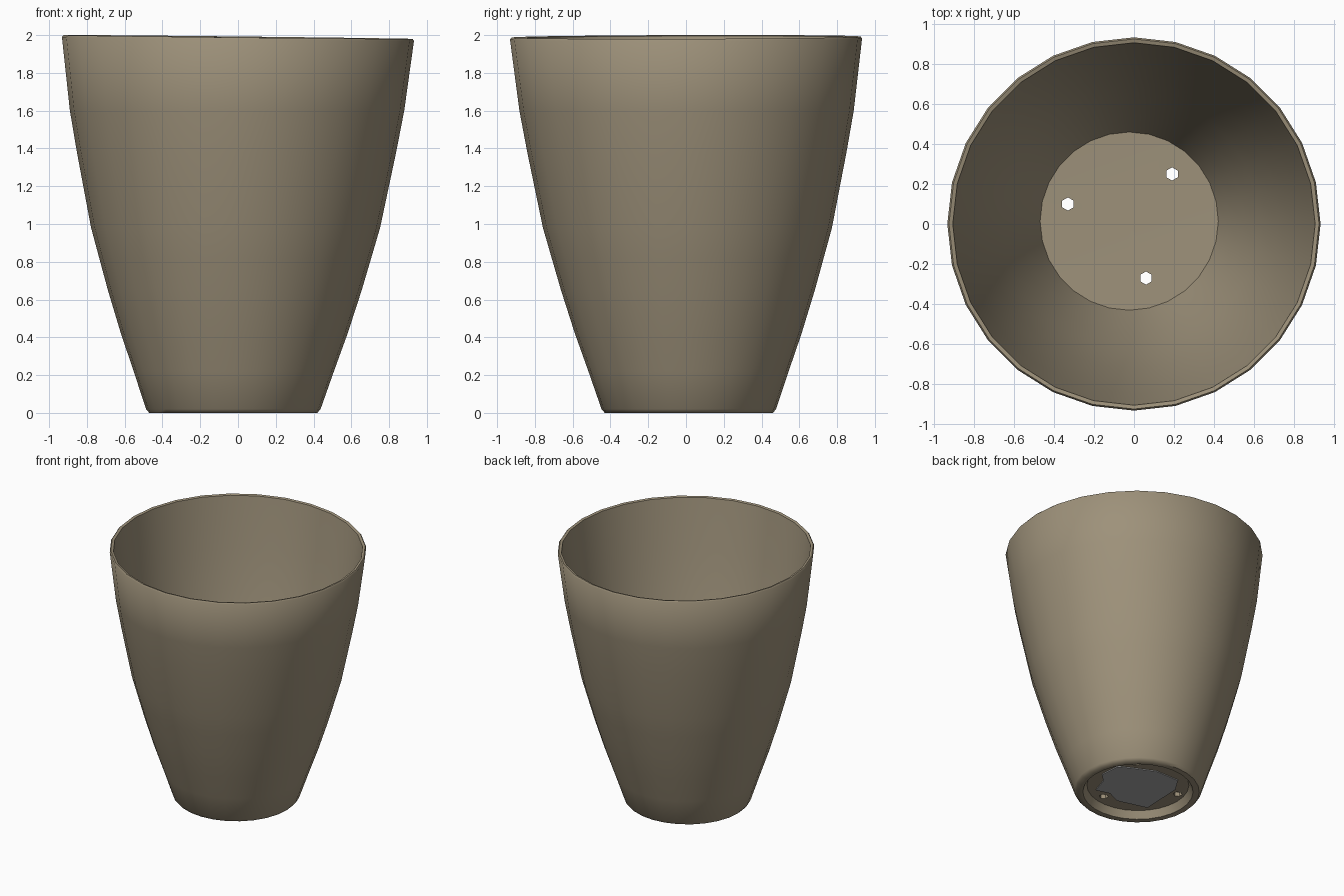
import bpy, bmesh
from math import cos, sin, pi, radians

cube = bpy.data.objects.get("Cube")
if cube:
    bpy.data.objects.remove(cube)


def flat_material(name, rgb):
    mat = bpy.data.materials.new(name)
    mat.use_nodes = True
    mat.diffuse_color = (*rgb, 1)
    mat.node_tree.nodes["Principled BSDF"].inputs["Base Color"].default_value = (*rgb, 1)
    return mat


def make_object(name, bm, mat):
    bmesh.ops.recalc_face_normals(bm, faces=bm.faces)
    mesh = bpy.data.meshes.new(name)
    bm.to_mesh(mesh)
    bm.free()
    mesh.materials.append(mat)
    obj = bpy.data.objects.new(name, mesh)
    bpy.context.collection.objects.link(obj)
    return obj


def lathe(profile, sides):
    """Closed solid of revolution; the profile starts and ends on the axis."""
    bm = bmesh.new()
    rings = []
    for r, z in profile[1:-1]:
        # The foot sits slightly off centre under the rim
        lean = 1 - z / 2
        rings.append([bm.verts.new((r * cos(2 * pi * i / sides) - 0.025 * lean,
                                    r * sin(2 * pi * i / sides) + 0.015 * lean, z))
                      for i in range(sides)])
    for a, b in zip(rings, rings[1:]):
        for i in range(sides):
            j = (i + 1) % sides
            bm.faces.new((a[i], a[j], b[j], b[i]))
    for ring, (_, z) in ((rings[0], profile[0]), (rings[-1], profile[-1])):
        pole = bm.verts.new((-0.025, 0.015, z))
        for i in range(sides):
            bm.faces.new((ring[i], ring[(i + 1) % sides], pole))
    return bm


clay = flat_material("clay brown", (0.34, 0.285, 0.195))
grey = flat_material("mid grey", (0.40, 0.40, 0.40))

# Pot: recessed underside, foot ring, flared wall, thin rim, inner wall, floor
outer = [(0.445, 0.0), (0.462, 0.02), (0.53, 0.22), (0.60, 0.42), (0.672, 0.65),
         (0.72, 0.82), (0.765, 0.98), (0.845, 1.38), (0.885, 1.6), (0.932, 1.98)]
inner = [(0.924, 1.99), (0.905, 1.985), (0.85, 1.6), (0.81, 1.38), (0.733, 0.98),
         (0.64, 0.65), (0.565, 0.42), (0.495, 0.22), (0.445, 0.09)]
profile = [(0, 0.055), (0.37, 0.055), (0.40, 0.0)] + outer + inner + [(0, 0.08)]
bm = lathe(profile, 28)
for v in bm.verts:  # rim dips gently to one side
    if v.co.z > 1.9:
        v.co.z -= 0.011 * v.co.x - 0.003 * v.co.y
        v.co.z = min(v.co.z, 2.0)
pot = make_object("plant_pot", bm, clay)

# Three drainage holes through the floor
bm = bmesh.new()
for x, y in ((-0.33, 0.10), (0.19, 0.25), (0.06, -0.27)):
    made = bmesh.ops.create_cone(bm, cap_ends=True, segments=6, radius1=0.033,
                                 radius2=0.033, depth=0.1)
    bmesh.ops.translate(bm, verts=made["verts"], vec=(x, y, 0.07))
cutter = make_object("drain_hole_cutter", bm, clay)
cutter.hide_render = True
cut = pot.modifiers.new("Drain holes", "BOOLEAN")
cut.operation = "DIFFERENCE"
cut.solver = "EXACT"
cut.object = cutter
bpy.context.view_layer.objects.active = pot
pot.select_set(True)
bpy.ops.object.modifier_apply(modifier=cut.name)
bpy.data.objects.remove(cutter)
bpy.ops.object.shade_smooth_by_angle(angle=radians(50))

# Irregular, roughly square grey patch on the underside, notched beside a hole
outline = [(-0.24, 0.22), (-0.12, 0.28), (0.21, 0.26), (0.25, 0.02), (0.19, -0.08),
           (0.21, -0.19), (0.07, -0.22), (0.0, -0.28), (-0.16, -0.25), (-0.2, -0.15),
           (-0.26, 0.02)]
bm = bmesh.new()
edge = [bm.verts.new((-0.1 * u - v, 0.1 * v - u, 0.048)) for u, v in outline]
face = bm.faces.new(edge)
raised = bmesh.ops.extrude_face_region(bm, geom=[face])["geom"]
bmesh.ops.translate(bm, verts=[g for g in raised if isinstance(g, bmesh.types.BMVert)],
                    vec=(0, 0, 0.008))
make_object("underside_patch", bm, grey)
